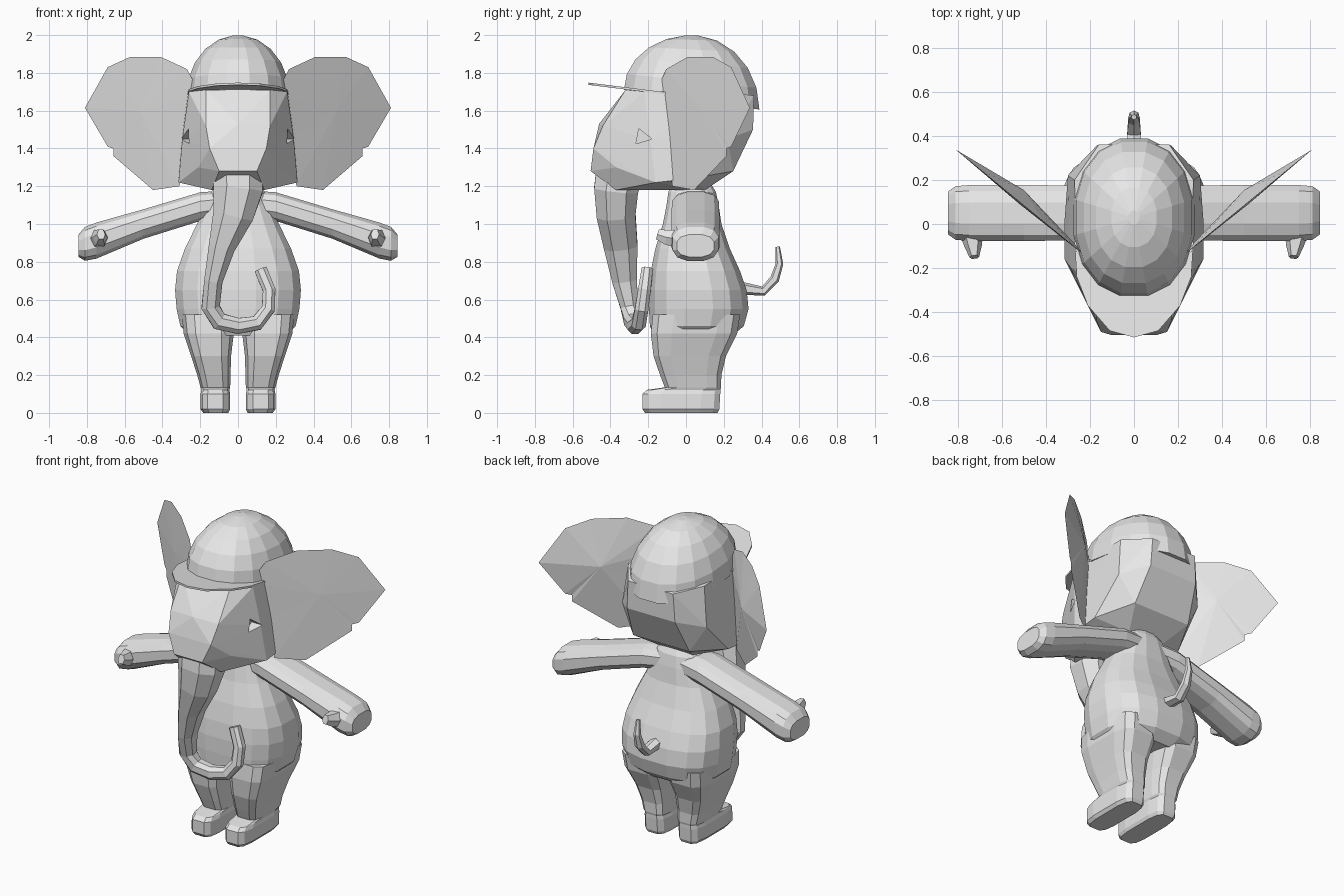
import bpy, bmesh, math
from mathutils import Vector

if "Cube" in bpy.data.objects:
    bpy.data.objects.remove(bpy.data.objects["Cube"])

GREY = (0.8, 0.8, 0.8, 1)
grey = bpy.data.materials.new("soft grey")
grey.use_nodes = True
grey.diffuse_color = GREY
grey.node_tree.nodes["Principled BSDF"].inputs["Base Color"].default_value = GREY


def finish(name, bm):
    bmesh.ops.recalc_face_normals(bm, faces=bm.faces)
    mesh = bpy.data.meshes.new(name)
    bm.to_mesh(mesh)
    bm.free()
    mesh.materials.append(grey)
    ob = bpy.data.objects.new(name, mesh)
    bpy.context.collection.objects.link(ob)
    return ob


def oval(n, power):
    """Unit superellipse points; a higher power is boxier."""
    pts = []
    for i in range(n):
        a = math.tau * (i + 0.5) / n
        c, s = math.cos(a), math.sin(a)
        pts.append((math.copysign(abs(c) ** (2 / power), c),
                    math.copysign(abs(s) ** (2 / power), s)))
    return pts


def loft(name, rings):
    bm = bmesh.new()
    loops = [[bm.verts.new(p) for p in ring] for ring in rings]
    n = len(loops[0])
    for lo, hi in zip(loops, loops[1:]):
        for i in range(n):
            j = (i + 1) % n
            bm.faces.new((lo[i], lo[j], hi[j], hi[i]))
    bm.faces.new(loops[0])
    bm.faces.new(loops[-1])
    return finish(name, bm)


def column(name, sections, n=12, power=2.6):
    """Loft upwards through (z, x0, x1, y0, y1) sections."""
    rings = []
    for z, x0, x1, y0, y1 in sections:
        rings.append([((x0 + x1) / 2 + u * (x1 - x0) / 2,
                       (y0 + y1) / 2 + v * (y1 - y0) / 2, z)
                      for u, v in oval(n, power)])
    return loft(name, rings)


def tube(name, path, ref, n=8):
    """Loft along (x, y, z, radius along ref, other radius) stations."""
    pts = [Vector(p[:3]) for p in path]
    rings = []
    for i, p in enumerate(path):
        t = (pts[min(i + 1, len(pts) - 1)] - pts[max(i - 1, 0)]).normalized()
        a = (ref - t * ref.dot(t)).normalized()
        b = t.cross(a)
        rings.append([pts[i] + a * u * p[3] + b * v * p[4] for u, v in oval(n, 2.3)])
    return loft(name, rings)


# Torso, pear shaped
torso = [(0.41, 0.26, -0.17, 0.25), (0.46, 0.31, -0.195, 0.31), (0.55, 0.33, -0.2, 0.335),
         (0.65, 0.338, -0.2, 0.325), (0.75, 0.328, -0.19, 0.29), (0.87, 0.285, -0.165, 0.235),
         (1.0, 0.22, -0.125, 0.19), (1.1, 0.175, -0.105, 0.175), (1.17, 0.145, -0.095, 0.16),
         (1.22, 0.1, -0.07, 0.13)]
column("torso", [(z, -w, w, f, b) for z, w, f, b in torso], 16)

# Legs with blocky feet, arms and thumbs
leg = [(0.0, 0.05, 0.185, -0.22, 0.17), (0.02, 0.04, 0.2, -0.235, 0.18),
       (0.1, 0.04, 0.2, -0.235, 0.185), (0.122, 0.045, 0.195, -0.21, 0.185),
       (0.135, 0.04, 0.2, -0.115, 0.188), (0.2, 0.038, 0.217, -0.14, 0.19),
       (0.3, 0.035, 0.25, -0.175, 0.215), (0.42, 0.02, 0.29, -0.19, 0.275),
       (0.52, 0.02, 0.3, -0.18, 0.29)]
arm = [(0.05, 1.11, 0.11, 0.07), (0.2, 1.092, 0.128, 0.078), (0.5, 1.0, 0.13, 0.08),
       (0.75, 0.912, 0.13, 0.098), (0.81, 0.895, 0.125, 0.092), (0.845, 0.885, 0.1, 0.06)]
for side, s in (("left", 1), ("right", -1)):
    column(side + "_leg", [(z, s * a, s * b, f, k) for z, a, b, f, k in leg], 12, 4)
    loft(side + "_arm", [[(s * x, 0.05 + u * ry, z + v * rz) for u, v in oval(12, 2.7)]
                         for x, z, ry, rz in arm])
    tube(side + "_thumb", [(s * 0.74, -0.03, 0.92, 0.055, 0.055),
                           (s * 0.73, -0.1, 0.93, 0.045, 0.04),
                           (s * 0.725, -0.15, 0.945, 0.03, 0.022)], Vector((0, 0, 1)), 6)

# Tail
tube("tail", [(0, 0.29, 0.66, 0.04, 0.035), (0, 0.41, 0.645, 0.035, 0.025),
              (0, 0.47, 0.71, 0.03, 0.025), (0, 0.495, 0.79, 0.022, 0.02),
              (0, 0.485, 0.88, 0.012, 0.012)], Vector((1, 0, 0)), 6)

# Faceted head
half = [(0.17, -0.32, 1.71), (0.17, -0.44, 1.52), (0.15, -0.49, 1.4), (0.1, -0.505, 1.28),
        (0.21, -0.37, 1.3), (0.14, -0.37, 1.18), (0.26, -0.22, 1.7), (0.295, -0.19, 1.45),
        (0.315, -0.16, 1.22), (0.315, 0.02, 1.24), (0.12, 0.1, 1.18), (0.2, 0.25, 1.28),
        (0.3, 0.22, 1.45), (0.17, 0.355, 1.5), (0.27, 0.2, 1.7), (0.16, 0.36, 1.68)]
bm = bmesh.new()
for x, y, z in half:
    for s in (1, -1):
        bm.verts.new((s * x, y, z))
bm.verts.new((0, -0.46, 1.53))
hull = bmesh.ops.convex_hull(bm, input=bm.verts)
bmesh.ops.delete(bm, geom=[v for v in hull["geom_interior"] if v.is_valid], context="VERTS")
head = finish("head", bm)

# Eye sockets, cut as wedges
socket = [(-0.265, 1.425), (-0.18, 1.45), (-0.25, 1.505)]
cutters = []
for s in (1, -1):
    cutters.append(loft("eye_cutter", [[(s * x, y, z) for y, z in socket] for x in (0.225, 0.4)]))
for cutter in cutters:
    cutter.hide_render = True
    mod = head.modifiers.new("eye socket", "BOOLEAN")
    mod.operation = "DIFFERENCE"
    mod.object = cutter
bpy.context.view_layer.update()
graph = bpy.context.evaluated_depsgraph_get()
cut = bpy.data.meshes.new_from_object(head.evaluated_get(graph))
head.modifiers.clear()
head.data = cut
for cutter in cutters:
    bpy.data.objects.remove(cutter)

# Trunk, swinging to one side and curling up
tube("trunk", [(0, -0.34, 1.33, 0.14, 0.14), (0.0, -0.37, 1.18, 0.125, 0.14),
               (-0.025, -0.37, 1.05, 0.11, 0.115), (-0.085, -0.345, 0.88, 0.095, 0.075),
               (-0.13, -0.325, 0.7, 0.07, 0.052), (-0.145, -0.3, 0.56, 0.05, 0.052),
               (-0.1, -0.285, 0.485, 0.045, 0.05), (0, -0.27, 0.46, 0.042, 0.045),
               (0.1, -0.25, 0.475, 0.04, 0.042), (0.16, -0.235, 0.55, 0.038, 0.038),
               (0.165, -0.22, 0.65, 0.036, 0.036), (0.12, -0.205, 0.76, 0.032, 0.036)],
     Vector((0, 1, 0)))

# Ears, thin fans leaning back
outline = [(0.2, 1.69), (0.27, 1.82), (0.41, 1.885), (0.57, 1.885), (0.69, 1.83), (0.81, 1.615),
           (0.69, 1.41), (0.66, 1.4), (0.66, 1.36), (0.45, 1.18), (0.31, 1.2), (0.26, 1.45)]
for side, s in (("left", 1), ("right", -1)):
    bm = bmesh.new()
    lean = lambda x: -0.08 + (x - 0.3) * 0.82
    rim = [bm.verts.new((s * x, lean(x), z)) for x, z in outline]
    for x, push in ((0.52, -0.01), (0.5, 0.07)):
        hub = bm.verts.new((s * x, lean(x) + push, 1.6))
        for a, b in zip(rim, rim[1:] + rim[:1]):
            bm.faces.new((a, b, hub))
    finish(side + "_ear", bm)

# Domed cap with a sloping rim
rings = []
for step in range(6):
    phi = math.radians(step * 17)
    ring = []
    for u, v in oval(16, 2.2):
        rim_z = 1.66 + (-0.055 if v > 0 else -0.05) * v
        ring.append((0.28 * u * math.cos(phi), 0.03 + 0.365 * v * math.cos(phi),
                     rim_z + (2.0 - rim_z) * math.sin(phi)))
    rings.append(ring)
loft("cap", rings)

# Flat visor rising toward its tip
brim = [(0.27, -0.08), (0.26, -0.24), (0.21, -0.37), (0.11, -0.485), (0, -0.515)]
brim += [(-x, y) for x, y in reversed(brim[:-1])]
loft("visor", [[(x, y, z - (y + 0.08) * 0.125) for x, y in brim] for z in (1.682, 1.694)])
